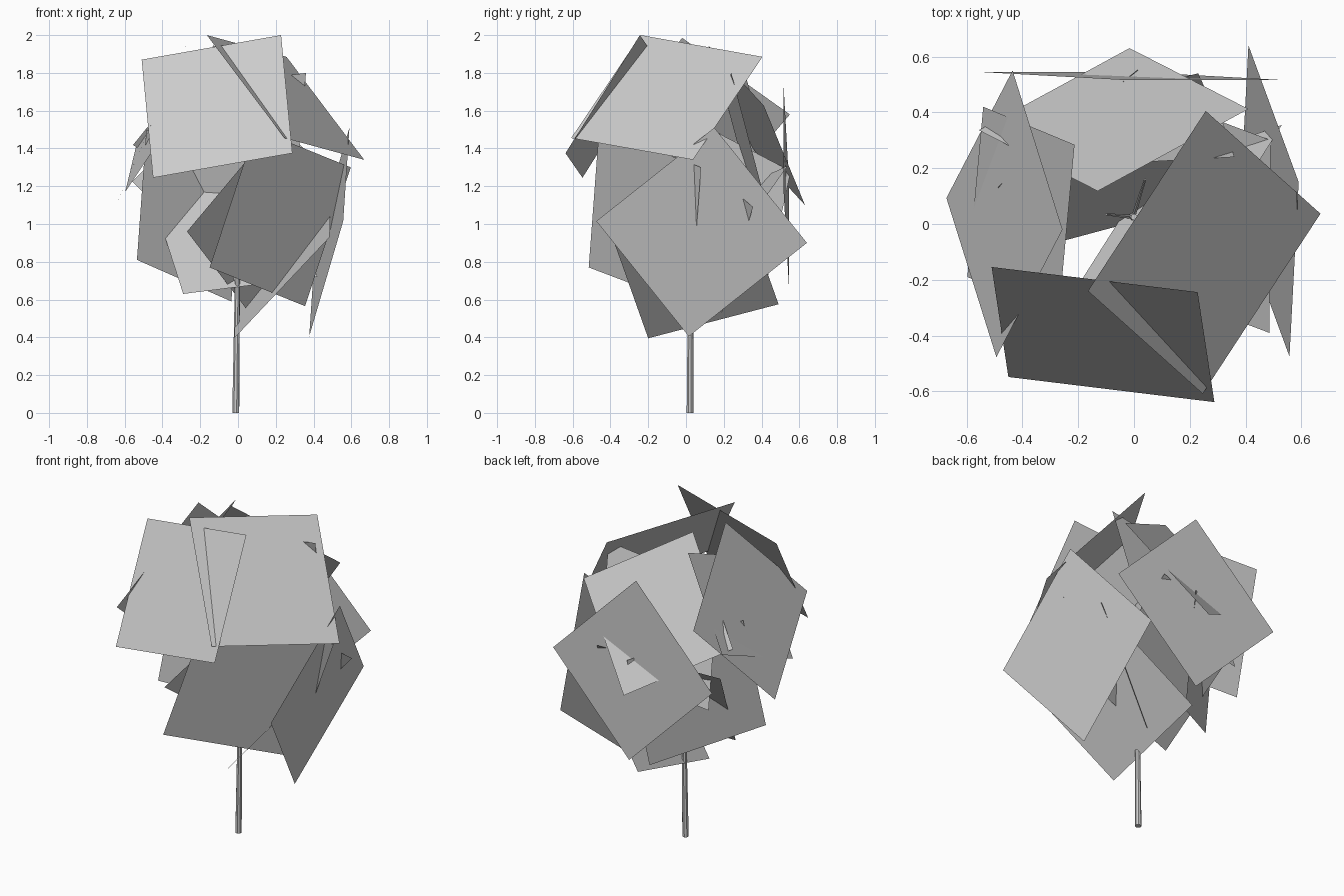
import bpy, bmesh
from mathutils import Vector

if "Cube" in bpy.data.objects:
    bpy.data.objects.remove(bpy.data.objects["Cube"])


def add_object(name, bm):
    mesh = bpy.data.meshes.new(name)
    bm.to_mesh(mesh)
    bm.free()
    obj = bpy.data.objects.new(name, mesh)
    bpy.context.collection.objects.link(obj)
    return obj


def leaf_card(name, corner, side_a, side_b):
    """Flat foliage card from one corner and its two neighbouring corners."""
    a, p, q = Vector(side_a), Vector(corner), Vector(side_b)
    bm = bmesh.new()
    bm.faces.new([bm.verts.new(v) for v in (a, p, q, a + q - p)])
    return add_object(name, bm)


def limb(name, start, end, r1, r2, sides=8):
    """Tapered round limb between two points."""
    start, end = Vector(start), Vector(end)
    axis = end - start
    bm = bmesh.new()
    bmesh.ops.create_cone(bm, cap_ends=True, segments=sides,
                          radius1=r1, radius2=r2, depth=axis.length)
    rot = axis.to_track_quat('Z', 'Y').to_matrix()
    bmesh.ops.rotate(bm, matrix=rot, verts=bm.verts)
    bmesh.ops.translate(bm, vec=(start + end) / 2, verts=bm.verts)
    return add_object(name, bm)


# Trunk and inner branches
limb("trunk", (-0.012, 0.022, 0), (0.0, 0.025, 0.95), 0.019, 0.012)
limb("branch_left", (-0.005, 0.025, 0.68), (-0.1, 0.035, 0.95), 0.008, 0.004, 5)
limb("branch_back", (-0.003, 0.025, 0.75), (0.04, 0.16, 1.0), 0.008, 0.004, 5)

# Foliage cards: corner, neighbour, neighbour
cards = {
    "leaf_front_top": ((0.228, -0.244, 2.0), (-0.51, -0.154, 1.87), (0.288, -0.638, 1.375)),
    "leaf_right_top": ((0.257, 0.405, 1.885), (0.668, 0.037, 1.34), (-0.165, -0.24, 2.0)),
    "leaf_right": ((0.59, 0.15, 1.51), (0.41, 0.64, 0.90), (0.557, -0.475, 1.015)),
    "leaf_front_low": ((0.355, 0.025, 0.565), (-0.15, -0.515, 0.77), (0.597, 0.08, 1.30)),
    "leaf_bottom": ((-0.02, -0.2, 0.395), (-0.015, 0.49, 0.575), (0.485, -0.39, 0.93)),
    "leaf_left_top": ((-0.256, -0.02, 1.985), (-0.435, 0.55, 1.58), (-0.493, -0.477, 1.45)),
    "leaf_left_low": ((-0.535, -0.015, 0.81), (-0.035, 0.405, 0.59), (-0.485, 0.135, 1.5)),
    "leaf_back": ((-0.56, 0.545, 1.225), (-0.02, 0.515, 1.765), (0.006, 0.545, 0.664)),
    "leaf_inner": ((-0.29, -0.07, 0.63), (-0.48, 0.35, 1.22), (0.42, 0.12, 0.72)),
    "leaf_back_top": ((0.41, 0.412, 1.627), (-0.016, 0.63, 1.1), (-0.13, 0.118, 1.945)),
    "leaf_front_inner": ((-0.27, -0.33, 0.96), (0.06, 0.19, 0.53), (0.2, -0.165, 1.52)),
    "leaf_left_inner": ((-0.597, -0.19, 1.17), (-0.54, 0.42, 1.41), (-0.27, -0.326, 1.66)),
    "leaf_back_inner": ((-0.42, 0.38, 1.02), (0.30, 0.42, 1.12), (-0.36, 0.2, 1.70)),
}
for name, points in cards.items():
    leaf_card(name, *points)
